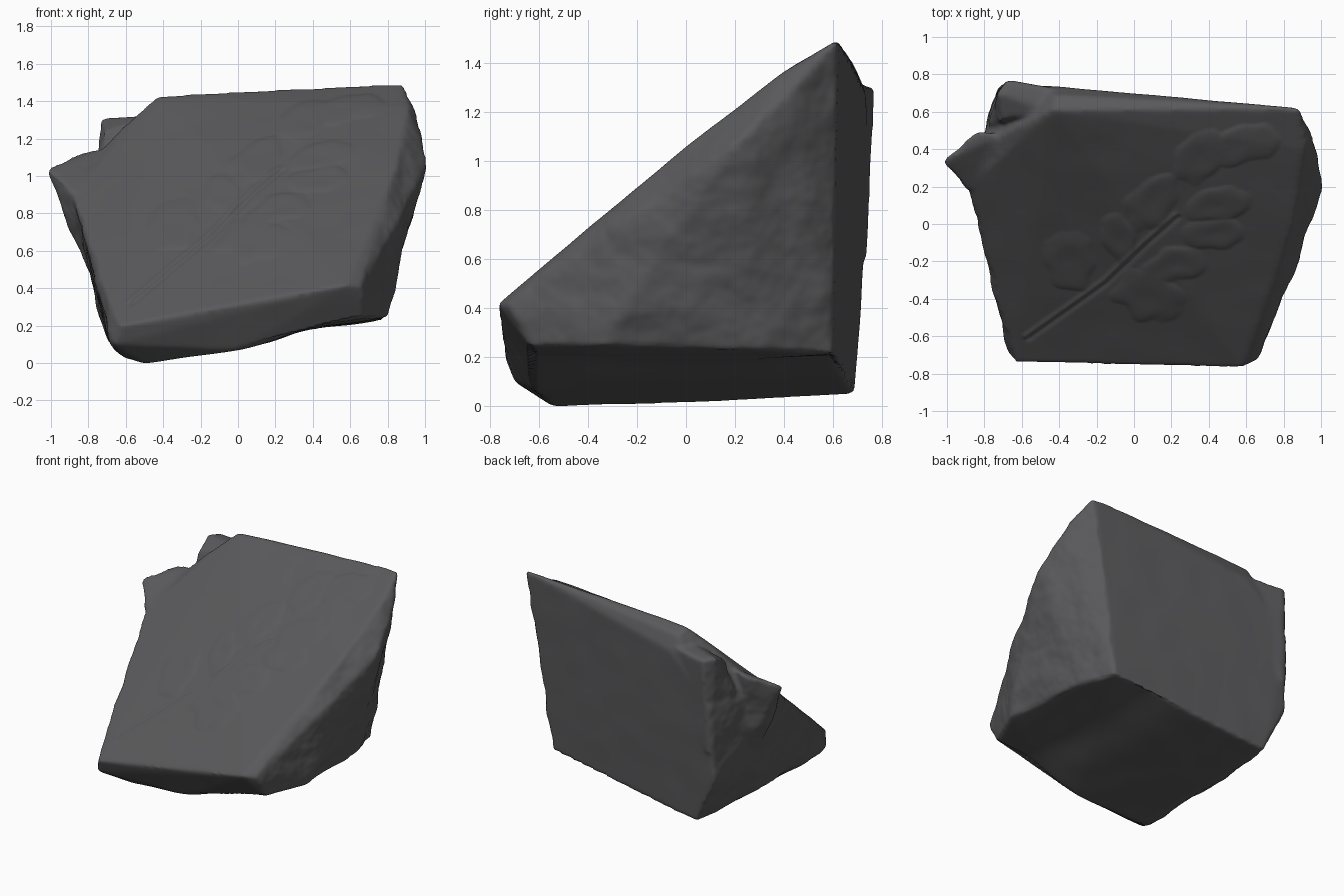
import bpy, bmesh, math
from mathutils import Vector, noise

cube = bpy.data.objects.get("Cube")
if cube:
    bpy.data.objects.remove(cube, do_unlink=True)

stone = bpy.data.materials.new("dark grey stone")
stone.use_nodes = True
colour = (0.10, 0.10, 0.105, 1)
stone.diffuse_color = colour
stone.node_tree.nodes["Principled BSDF"].inputs["Base Color"].default_value = colour
stone.node_tree.nodes["Principled BSDF"].inputs["Roughness"].default_value = 0.8


def hull(name, points):
    """Solid block wrapped around a few corner points."""
    bm = bmesh.new()
    for p in points:
        bm.verts.new(p)
    bmesh.ops.convex_hull(bm, input=bm.verts)
    bmesh.ops.delete(bm, geom=[v for v in bm.verts if not v.link_faces], context="VERTS")
    bmesh.ops.recalc_face_normals(bm, faces=bm.faces)
    mesh = bpy.data.meshes.new(name)
    bm.to_mesh(mesh)
    bm.free()
    ob = bpy.data.objects.new(name, mesh)
    bpy.context.collection.objects.link(ob)
    return ob


# Main wedge: sloping slab rim, then the lower rim
slab = [(-.64, -.74, .2), (0, -.74, .33), (.58, -.77, .42), (.66, -.73, .42),
        (.7, -.4, .73), (.85, 0, 1.065), (.9, -.13, .84), (.96, .05, .95), (1.01, .2, 1.07),
        (.97, .42, 1.28), (.91, .4, 1.37), (.88, .62, 1.5), (-.43, .61, 1.43),
        (-.72, .47, 1.17), (-.89, .2, .92)]
base = [(-.6, -.46, .03), (-.5, -.54, 0), (-.67, -.7, .1), (0, -.62, .07), (.68, -.63, .24),
        (.8, -.35, .25), (.75, .35, .23), (.67, .6, .21), (.45, .61, .18), (-.57, .69, .05),
        (-.54, 0, .015), (-.69, .15, .12), (-.76, .3, .32), (-.73, .71, .4),
        (-.72, .75, .95), (-.42, .69, 1.39), (-.4, .735, 1.28), (-.78, .1, .5)]
rock = hull("fossil_rock", slab + base)

# Broken ledge behind the slab, and the pointed chip on its left
pieces = [
    hull("ledge_helper", [(-.74, .7, 1.31), (-.67, .77, 1.3), (-.72, .55, 1.24),
                          (-.45, .61, 1.33), (-.38, .72, 1.32), (-.35, .66, .8),
                          (-.78, .53, 1.0), (-.7, .74, .6), (-.66, .5, .9)]),
    hull("chip_helper", [(-1.03, .33, 1.04), (-.89, .17, .91), (-.83, .5, 1.13),
                         (-.7, .3, 1.02), (-.7, .48, 1.16), (-.95, .29, .84), (-.84, .28, .62),
                         (-.8, .42, .6), (-.76, .3, .4)])]

for piece in pieces:
    piece.hide_render = True
    mod = rock.modifiers.new("join " + piece.name, "BOOLEAN")
    mod.operation, mod.solver, mod.object = "UNION", "EXACT", piece
mod = rock.modifiers.new("even skin", "REMESH")
mod.mode, mod.voxel_size = "VOXEL", 0.0125
mod = rock.modifiers.new("worn edges", "SMOOTH")
mod.factor, mod.iterations = 0.5, 16
graph = bpy.context.evaluated_depsgraph_get()
skin = bpy.data.meshes.new_from_object(rock.evaluated_get(graph))
rock.modifiers.clear()
rock.data = skin
for piece in pieces:
    bpy.data.objects.remove(piece, do_unlink=True)

# Leaf print: stem path and lobes (centre, half length, half width, angle)
stem = [Vector(p) for p in ((-.58, -.6), (-.16, -.3), (.05, -.1), (.22, .05))]
lobes = [(-.34, -.2, .17, .14, 100), (.08, -.38, .19, .14, -20), (.22, -.22, .2, .1, 10),
         (.1, .12, .18, .12, 60), (.42, -.05, .18, .09, 5), (.45, .1, .2, .09, 10),
         (.35, .36, .17, .12, 50), (.58, .42, .22, .1, 15), (-.08, -.08, .14, .09, 110)]


def stem_distance(p):
    best = 9
    for a, b in zip(stem, stem[1:]):
        t = max(0, min(1, (p - a).dot(b - a) / (b - a).length_squared))
        best = min(best, (p - a - (b - a) * t).length)
    return best


def leaf_relief(p):
    height = 0
    wobble = 0.35 * noise.noise(Vector((p.x * 9, p.y * 9, 3)))
    for cx, cy, rx, ry, deg in lobes:
        c, s = math.cos(math.radians(deg)), math.sin(math.radians(deg))
        dx, dy = p.x - cx, p.y - cy
        d = math.hypot((dx * c + dy * s) / rx, (dy * c - dx * s) / ry) + wobble
        if d < 1:
            height = max(height, 0.011 * (1 - d ** 4) * (0.5 + 0.5 * d))
    ridge = math.exp(-(stem_distance(p) / .012) ** 2)
    groove = math.exp(-(stem_distance(p + Vector((-.015, .015))) / .012) ** 2)
    return height + 0.008 * (ridge - groove)


# Rough broken sides, calm top and back, with the leaf print on the slab
bm = bmesh.new()
bm.from_mesh(skin)
bm.normal_update()
moves = []
for v in bm.verts:
    n, p = v.normal, v.co
    rough = max(0, min(1, (abs(n.x) - .3) * 2.5))
    coarse = noise.noise(p * 4.5)
    lift = rough * (0.01 * coarse + 0.009 * noise.fractal(p * 6, 1, 2, 3))
    lift += (1 - rough) * 0.003 * coarse
    if n.z > .6:
        lift += leaf_relief(p.xy) * min(1, (n.z - .6) * 10)
    elif n.z < -.6:
        # shallow hollow under the right half
        lift -= 0.03 * math.exp(-((p.x - .4) / .2) ** 2)
    moves.append((v, n * lift))
for v, shift in moves:
    v.co += shift
floor = min(v.co.z for v in bm.verts)
for v in bm.verts:
    v.co.z -= floor
for f in bm.faces:
    f.smooth = True
bm.to_mesh(skin)
bm.free()
skin.materials.clear()
skin.materials.append(stone)
